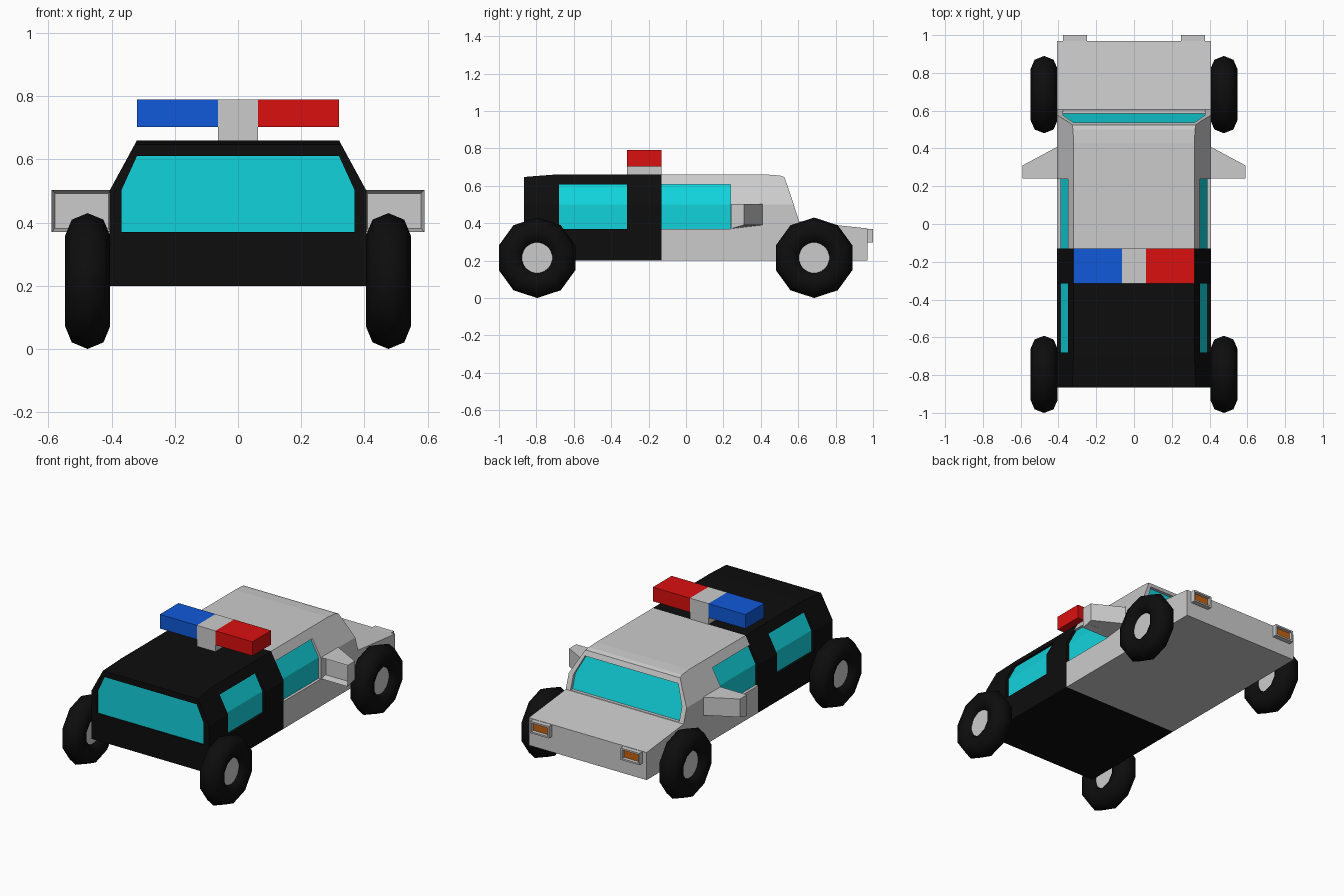
import bpy, bmesh, math
from mathutils import Vector

if "Cube" in bpy.data.objects:
    bpy.data.objects.remove(bpy.data.objects["Cube"])


def material(name, rgb):
    m = bpy.data.materials.new(name)
    m.diffuse_color = (*rgb, 1)
    m.use_nodes = True
    m.node_tree.nodes["Principled BSDF"].inputs["Base Color"].default_value = m.diffuse_color
    return m


BLACK = material("black", (0.004, 0.004, 0.004))
TEAL = material("teal_glass", (0.006, 0.65, 0.72))
RED = material("red", (0.7, 0.005, 0.005))
BLUE = material("blue", (0.005, 0.1, 0.7))
ORANGE = material("orange", (0.55, 0.12, 0.005))


def prism(name, pts, axis, a, b, mat=None, cuts=(), edit=None):
    """Extrude a 2D outline along an axis from a to b, then trim with planes."""
    place = {"x": lambda p: (a, p[0], p[1]),
             "y": lambda p: (p[0], a, p[1]),
             "z": lambda p: (p[0], p[1], a)}[axis]
    bm = bmesh.new()
    face = bm.faces.new([bm.verts.new(place(p)) for p in pts])
    ext = bmesh.ops.extrude_face_region(bm, geom=[face], use_keep_orig=True)
    move = Vector([(b - a) * (axis == k) for k in "xyz"])
    bmesh.ops.translate(bm, vec=move, verts=[v for v in ext["geom"] if isinstance(v, bmesh.types.BMVert)])
    for co, no in cuts:
        geom = bm.verts[:] + bm.edges[:] + bm.faces[:]
        bmesh.ops.bisect_plane(bm, geom=geom, plane_co=co, plane_no=no, clear_outer=True)
        bmesh.ops.holes_fill(bm, edges=[e for e in bm.edges if e.is_boundary], sides=0)
    bmesh.ops.recalc_face_normals(bm, faces=bm.faces[:])
    if edit:
        edit(bm)
    me = bpy.data.meshes.new(name)
    bm.to_mesh(me)
    bm.free()
    ob = bpy.data.objects.new(name, me)
    bpy.context.collection.objects.link(ob)
    if mat:
        me.materials.append(mat)
    return ob


def box(name, x, y, z, mat=None, edit=None):
    return prism(name, [(x[0], z[0]), (x[1], z[0]), (x[1], z[1]), (x[0], z[1])],
                 "y", y[0], y[1], mat, edit=edit)


def mirror_x(ob):
    ob.modifiers.new("mirror", "MIRROR")


def cut(ob, cutter):
    mod = ob.modifiers.new("cut", "BOOLEAN")
    mod.operation, mod.solver, mod.object = "DIFFERENCE", "EXACT", cutter
    bpy.context.view_layer.objects.active = ob
    bpy.ops.object.modifier_apply(modifier=mod.name)
    bpy.data.objects.remove(cutter)


def facing(bm, sign):
    return [f for f in bm.faces if f.normal.y * sign > 0.9]


def symmetric(half):
    return half + [(-x, z) for x, z in reversed(half)]


# Body halves: side profiles trimmed by the sloping upper sides
W, SPLIT = 0.407, -0.13
slopes = [((s * W, 0, 0.5), (s * 0.16, 0, 0.087)) for s in (1, -1)]
rear = prism("rear_body", [(-0.865, 0.2), (SPLIT, 0.2), (SPLIT, 0.66), (-0.7, 0.66), (-0.865, 0.647)],
             "x", -W, W, BLACK, slopes)
front = prism("front_body", [(SPLIT, 0.2), (0.97, 0.2), (0.97, 0.372), (0.605, 0.41), (0.543, 0.6),
                             (0.525, 0.647), (0.5, 0.655), (0.43, 0.66), (SPLIT, 0.66)],
              "x", -W, W, None, slopes)

# Side windows: openings right across, filled with slightly recessed glass
side_glass = symmetric([(0.39, 0.37), (0.39, 0.5), (0.334, 0.607)])
for name, body, y0, y1 in (("rear_side_windows", rear, -0.68, -0.315),
                           ("front_side_windows", front, SPLIT, 0.237)):
    start = y0 - 0.02 if body is front else y0
    cut(body, box("cutter", (-0.6, 0.6), (start, y1), (0.37, 0.607)))
    prism(name, side_glass, "y", y0, y1, TEAL)

# Rear window and windscreen
rear_pane = symmetric([(0.368, 0.37), (0.368, 0.505), (0.32, 0.61)])
cut(rear, prism("cutter", rear_pane, "y", -0.95, -0.84))
prism("rear_window", rear_pane, "y", -0.858, -0.84, TEAL)
screen = symmetric([(0.375, 0.413), (0.375, 0.5), (0.322, 0.615)])
cut(front, prism("cutter", screen, "y", 0.45, 0.8))
prism("windscreen", screen, "y", 0.45, 0.8, TEAL, [((0, 0.585, 0.41), (0, 0.19, 0.062))])

# Roof light bar
BAR = (-0.315, SPLIT)
box("blue_roof_light", (-0.32, -0.064), BAR, (0.702, 0.79), BLUE)
box("red_roof_light", (0.064, 0.32), BAR, (0.702, 0.79), RED)
box("light_bar_mount", (-0.064, 0.064), BAR, (0.65, 0.79))


# Wing mirrors with a hollow rear face
def shape_mirror(bm):
    for v in bm.verts:
        if v.co.z < 0.4 and v.co.y > 0.25:
            v.co.z = 0.39
    bmesh.ops.inset_region(bm, faces=facing(bm, -1), thickness=0.015, depth=-0.04)


mirror_x(prism("wing_mirrors", [(0.4, 0.24), (0.59, 0.24), (0.59, 0.31), (0.4, 0.412)],
               "z", 0.37, 0.503, edit=shape_mirror))


# Headlight housings with recessed lamps
def shape_housing(bm):
    bmesh.ops.inset_region(bm, faces=facing(bm, 1), thickness=0.014)
    inner = min(facing(bm, 1), key=lambda f: (f.calc_center_median() - Vector((0.3125, 1, 0.333))).length)
    bmesh.ops.inset_region(bm, faces=[inner], thickness=0.001, depth=-0.02)


mirror_x(box("headlight_housings", (0.248, 0.377), (0.95, 1.0), (0.296, 0.37), edit=shape_housing))
mirror_x(box("headlight_lamps", (0.262, 0.363), (0.96, 0.985), (0.31, 0.356), ORANGE))

# Wheels: ten-sided tyres with plain hubs
for name, y in (("rear", -0.796), ("front", 0.685)):
    at = dict(location=(0.476, y, 0.215), rotation=(0, math.pi / 2, 0))
    bpy.ops.mesh.primitive_torus_add(major_segments=10, minor_segments=8,
                                     major_radius=0.144, minor_radius=0.071, **at)
    tyre = bpy.context.object
    tyre.name = name + "_tyres"
    tyre.data.materials.append(BLACK)
    bpy.ops.object.transform_apply(location=True, rotation=True)
    bpy.ops.object.shade_smooth()
    mirror_x(tyre)
    bpy.ops.mesh.primitive_cylinder_add(vertices=10, radius=0.085, depth=0.06, **at)
    hub = bpy.context.object
    hub.name = name + "_hubs"
    bpy.ops.object.transform_apply(location=True, rotation=True)
    mirror_x(hub)
